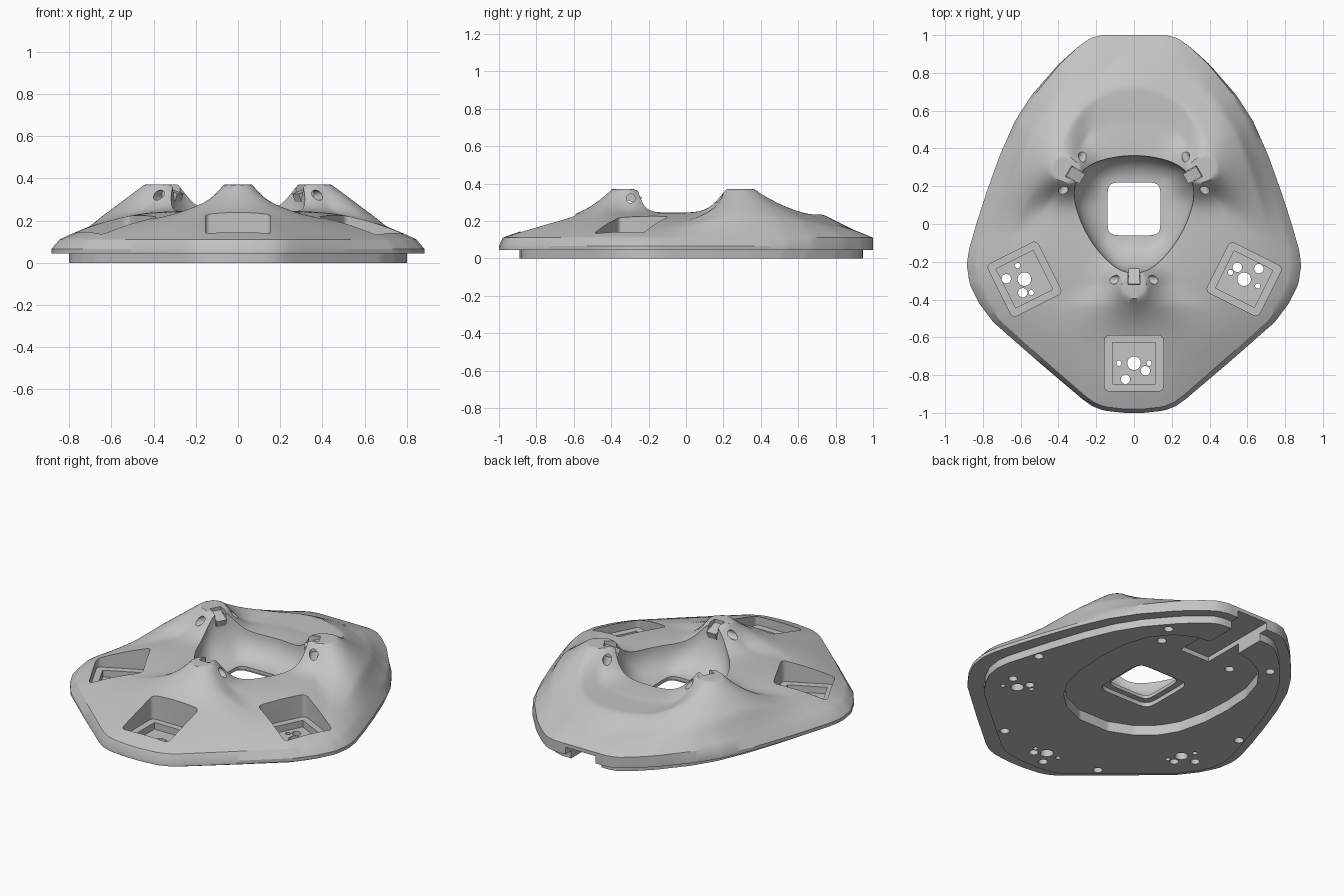
import bpy, bmesh, math
from mathutils import Matrix, Vector

if "Cube" in bpy.data.objects:
    bpy.data.objects.remove(bpy.data.objects["Cube"])

CY = 0.08            # y of the bowl centre, all rings are polar about it
N = 240              # angular steps
K = 32               # rings on the sloping top
PEAKS = [math.radians(a) for a in (-90, 30, 150)]

grey = bpy.data.materials.new("light_grey")
grey.diffuse_color = (0.55, 0.55, 0.55, 1)
grey.use_nodes = True
grey.node_tree.nodes["Principled BSDF"].inputs["Base Color"].default_value = grey.diffuse_color


def mirrored(half):
    return half + [(-x, y) for x, y in reversed(half)]


outer = mirrored([(0.17, 1), (0.23, 0.985), (0.3, 0.935), (0.4, 0.845), (0.54, 0.685), (0.63, 0.545),
                  (0.71, 0.365), (0.78, 0.17), (0.835, 0.0), (0.875, -0.14), (0.885, -0.22),
                  (0.87, -0.32), (0.82, -0.42), (0.745, -0.52), (0.5, -0.735), (0.27, -0.93),
                  (0.22, -0.965), (0.16, -0.988), (0.05, -1.0)])
base = [(x * 0.905, y * (0.945 if y > 0 else 0.89)) for x, y in outer]
recess = mirrored([(0.1, 0.765), (0.2, 0.745), (0.3, 0.69), (0.39, 0.58), (0.44, 0.42), (0.45, 0.25),
                   (0.44, 0.08), (0.4, -0.09), (0.34, -0.19), (0.24, -0.28), (0.1, -0.34)])


def shoulder_point(x, y):
    # chamfer inset fades out towards the back
    k = min(1, max(0, (0.95 - y) / 0.6))
    return x * (1 - 0.045 * k), y * (1 - 0.02 * k)


shoulder = [shoulder_point(x, y) for x, y in outer]


def ray(poly, a):
    """Distance from the bowl centre to a polygon in direction a."""
    d = Vector((math.cos(a), math.sin(a)))
    best = 0
    for p, q in zip(poly, poly[1:] + poly[:1]):
        p, q = Vector((p[0], p[1] - CY)), Vector((q[0], q[1] - CY))
        e = q - p
        den = d.cross(e)
        if abs(den) > 1e-9:
            r, s = p.cross(e) / den, p.cross(d) / den
            if r > 0 and -1e-6 <= s <= 1 + 1e-6:
                best = max(best, r)
    return best


def square(a, half):
    return half / (abs(math.cos(a)) ** 7 + abs(math.sin(a)) ** 7) ** (1 / 7)


def rim_radius(a):
    off = min(abs(math.atan2(math.sin(a - p), math.cos(a - p))) for p in PEAKS)
    return 0.28 + 0.06 * math.exp(-(off / math.radians(22)) ** 2 / 2)


def peak_factor(x, y, a):
    """Flat-topped hump with a longer flank on its outward side."""
    o = x * math.cos(a) + (y - CY) * math.sin(a) - 0.405
    l = -x * math.sin(a) + (y - CY) * math.cos(a)
    out = max(o, 0)
    front = math.sin(a) < 0
    so = 0.085 if o < 0 else 0.085 + min(1, o / 0.06) * (0.01 if front else 0.045)
    sl = 0.085 + (0.2 if front else 0.35) * out
    q = math.hypot(o / so, l / sl)
    return min(1, 1.35 * math.exp(-q ** (2 - 0.5 * min(1, out / 0.1)) / 2))


def height(x, y, t):
    z = 0.11 + 0.135 * (1 - t ** 2.05)
    # raised ledge at the back
    e = math.hypot(x / 0.42, (y - 0.2) / 0.53)
    if y > 0.3 and t < 0.999:
        z = max(z, 0.235 - max(0, e - 1) * 0.265)
    f = max(peak_factor(x, y, a) for a in PEAKS) * min(1, (1 - t) * 5)
    return z + (0.37 - z) * f


def finish(bm, name):
    bmesh.ops.recalc_face_normals(bm, faces=bm.faces)
    me = bpy.data.meshes.new(name)
    bm.to_mesh(me)
    bm.free()
    ob = bpy.data.objects.new(name, me)
    bpy.context.collection.objects.link(ob)
    me.materials.append(grey)
    return ob


# main shell: one closed profile swept around the bowl centre
bm = bmesh.new()
columns = []
for i in range(N):
    a = 2 * math.pi * i / N
    c, s = math.cos(a), math.sin(a)
    hole, rim = square(a, 0.14), rim_radius(a)
    r_out, r_sh, r_base, r_rec = (ray(p, a) for p in (outer, shoulder, base, recess))
    prof = [(hole, 0.085), (square(a, 0.175), 0.085), (square(a, 0.175), 0.06), (r_rec, 0.06),
            (r_rec, 0), (r_base, 0), (r_base, 0.045), (r_out, 0.045), (r_out, 0.065)]
    for k in range(K + 1):
        t = 1 - k / K
        r = rim + (r_sh - rim) * t
        prof.append((r, height(r * c, CY + r * s, t)))
    zr = prof[-1][1]
    for k in range(1, 11):                       # bowl wall
        f = math.pi / 2 * k / 10
        prof.append((hole + (rim - hole) * math.cos(f), zr - (zr - 0.105) * math.sin(f)))
    columns.append([bm.verts.new((r * c, CY + r * s, z)) for r, z in prof])
M = len(columns[0])
for i in range(N):
    p, q = columns[i], columns[(i + 1) % N]
    for j in range(M):
        bm.faces.new((p[j], q[j], q[(j + 1) % M], p[(j + 1) % M]))
shell = finish(bm, "shell")


def prism(bm, pts, z0, z1, mat=Matrix()):
    lo = [bm.verts.new(mat @ Vector((x, y, z0))) for x, y in pts]
    hi = [bm.verts.new(mat @ Vector((x, y, z1))) for x, y in pts]
    bm.faces.new(lo[::-1])
    bm.faces.new(hi)
    for i in range(len(pts)):
        j = (i + 1) % len(pts)
        bm.faces.new((lo[i], lo[j], hi[j], hi[i]))


def circle(x, y, r, n=20):
    return [(x + r * math.cos(2 * math.pi * i / n), y + r * math.sin(2 * math.pi * i / n)) for i in range(n)]


def rounded(w, h, r):
    pts = []
    for k, (sx, sy) in enumerate([(1, 1), (-1, 1), (-1, -1), (1, -1)]):
        for i in range(5):
            a = math.pi / 2 * (k + i / 4)
            pts.append((sx * (w / 2 - r) + r * math.cos(a), sy * (h / 2 - r) + r * math.sin(a)))
    return pts


def box(x0, x1, y0, y1):
    return [(x0, y0), (x1, y0), (x1, y1), (x0, y1)]


def cut(bm):
    cutter = finish(bm, "cutter")
    cutter.hide_render = True
    mod = shell.modifiers.new("cut", 'BOOLEAN')
    mod.operation, mod.solver, mod.object = 'DIFFERENCE', 'EXACT', cutter
    bpy.context.view_layer.objects.active = shell
    bpy.ops.object.modifier_apply(modifier=mod.name)
    bpy.data.objects.remove(cutter)


def placed(x, y, deg):
    return Matrix.Translation((x, y, 0)) @ Matrix.Rotation(math.radians(deg), 4, 'Z')


pockets = [placed(0, -0.737, 0), placed(-0.58, -0.292, -63.4), placed(0.583, -0.292, 153.4)]
mounts = [placed(0, CY, math.degrees(a)) for a in PEAKS]    # local x points outwards

# pocket openings, back cable notch and peak slots
bm = bmesh.new()
for m in pockets:
    prism(bm, rounded(0.31, 0.295, 0.025), 0.09, 0.6, m)
for m in mounts:
    prism(bm, box(0.25, 0.4, -0.033, 0.033), 0.325, 0.6, m)
prism(bm, box(-0.1, 0.1, 0.51, 1.1), -0.1, 0.088)
cut(bm)

# inner pocket recesses
bm = bmesh.new()
for m in pockets:
    prism(bm, box(-0.115, 0.115, -0.11, 0.11), 0.05, 0.2, m)
cut(bm)

# pocket through holes, blind screw holes below, and cross holes in the peaks
bm = bmesh.new()
for m in pockets:
    for x, y, r in [(0, 0, 0.036), (0.06, -0.04, 0.025), (-0.045, -0.085, 0.025),
                    (-0.08, 0, 0.014), (0.08, 0, 0.014)]:
        prism(bm, circle(x, y, r), -0.1, 0.08, m)
for x, y in [(0.36, 0.72), (0.24, 0.52), (0.71, 0.04), (0.33, -0.7)]:
    for sx in (1, -1):
        prism(bm, circle(sx * x, y, 0.026), -0.1, 0.035 if y != 0.52 else 0.09)
for m in mounts:
    # cross hole runs tangentially through each peak
    bmesh.ops.create_cone(bm, cap_ends=True, segments=20, radius1=0.024, radius2=0.024, depth=0.32,
                          matrix=m @ Matrix.Translation((0.375, 0, 0.32)) @ Matrix.Rotation(math.pi / 2, 4, 'X'))
cut(bm)

# small tabs sitting in the peak slots
bm = bmesh.new()
for m in mounts:
    tilt = m @ Matrix.Translation((0.36, 0, 0.32)) @ Matrix.Rotation(math.radians(-18), 4, 'Y')
    prism(bm, box(-0.04, 0.045, -0.03, 0.03), -0.02, 0.02, tilt)
tabs = finish(bm, "peak_tabs")

# smooth shading with sharp edges kept
bpy.ops.object.select_all(action='DESELECT')
shell.select_set(True)
bpy.context.view_layer.objects.active = shell
bpy.ops.object.shade_smooth_by_angle(angle=math.radians(30))
